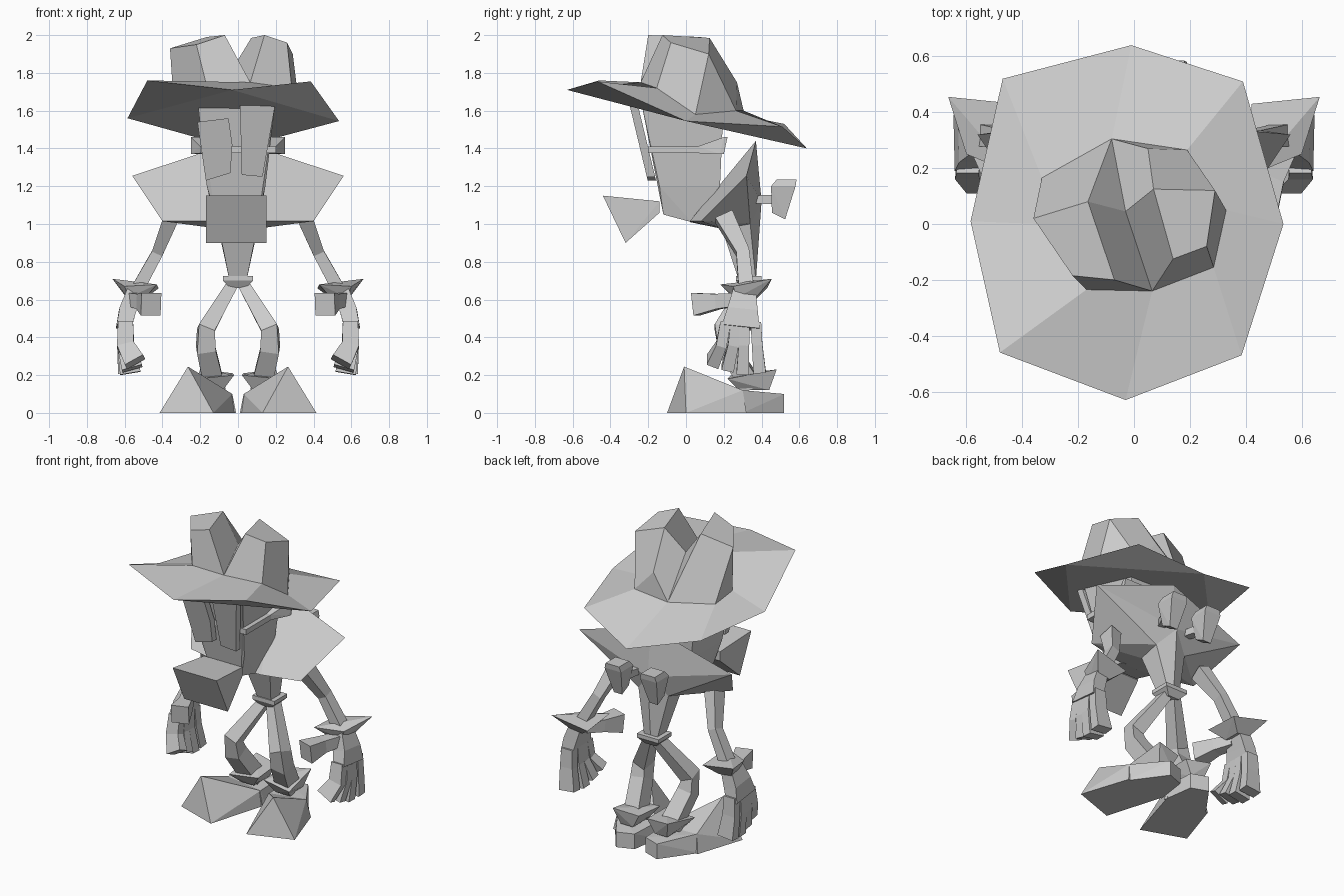
import bpy, bmesh
from mathutils import Vector

grey = bpy.data.materials.new("plain_grey")
grey.diffuse_color = (0.6, 0.6, 0.6, 1)


def finish(name, bm):
    bmesh.ops.recalc_face_normals(bm, faces=bm.faces)
    me = bpy.data.meshes.new(name)
    bm.to_mesh(me)
    bm.free()
    me.materials.append(grey)
    ob = bpy.data.objects.new(name, me)
    bpy.context.collection.objects.link(ob)
    return ob


def mesh(name, verts, faces):
    bm = bmesh.new()
    vs = [bm.verts.new(v) for v in verts]
    for f in faces:
        bm.faces.new([vs[i] for i in f])
    return finish(name, bm)


def hull(name, pts):
    bm = bmesh.new()
    for p in pts:
        bm.verts.new(p)
    res = bmesh.ops.convex_hull(bm, input=bm.verts[:])
    junk = {g for g in res["geom_interior"] + res["geom_unused"] if isinstance(g, bmesh.types.BMVert)}
    bmesh.ops.delete(bm, geom=list(junk), context='VERTS')
    bmesh.ops.dissolve_limit(bm, angle_limit=0.03, verts=bm.verts[:], edges=bm.edges[:])
    return finish(name, bm)


def limb(name, path, sizes, ref=(0, 1, 0)):
    """Four-sided limb along a path; sizes are half widths (side, depth)."""
    path = [Vector(p) for p in path]
    verts, faces = [], []
    for i, p in enumerate(path):
        t = (path[min(i + 1, len(path) - 1)] - path[max(i - 1, 0)]).normalized()
        side = Vector(ref).cross(t).normalized()
        deep = t.cross(side)
        w, d = sizes[i]
        verts += [p + side * w * a + deep * d * b for a, b in ((-1, -1), (1, -1), (1, 1), (-1, 1))]
    for i in range(len(path) - 1):
        for j in range(4):
            k = (j + 1) % 4
            faces.append((4 * i + j, 4 * i + k, 4 * i + 4 + k, 4 * i + 4 + j))
    n = 4 * len(path) - 4
    return mesh(name, verts, faces + [(0, 1, 2, 3), (n, n + 1, n + 2, n + 3)])


def ring(x0, x1, y0, y1, z):
    return [(x0, y0, z), (x1, y0, z), (x1, y1, z), (x0, y1, z)]


def flip(pts, s):
    return [(x * s, y, z) for x, y, z in pts]


# Hat: creased two-lobe crown, wide bent brim, closed underside
crown = [(-.165, .08, 1.99), (-.07, -.2, 2), (-.22, -.185, 1.95), (-.36, .02, 1.93),
         (.07, .125, 1.985), (.14, -.125, 2), (.26, -.08, 1.96), (.29, .12, 1.9),
         (-.08, .305, 1.6), (-.03, .045, 1.82), (.065, -.24, 1.75), (.05, .27, 1.75),
         (-.33, .165, 1.6), (.19, .265, 1.6), (.33, .05, 1.58), (.285, -.155, 1.72),
         (-.17, -.235, 1.75), (-.34, 0, 1.63)]
brim = [(-.47, .52, 1.53), (-.01, .64, 1.4), (.39, .51, 1.515), (.535, 0, 1.545),
        (.385, -.47, 1.755), (-.03, -.63, 1.71), (-.48, -.46, 1.76), (-.585, .01, 1.56)]
faces = [(0, 1, 2, 3), (3, 12, 8, 0), (0, 8, 9), (0, 9, 10, 1), (8, 11, 4, 9), (9, 4, 5, 10),
         (4, 5, 6, 7), (11, 13, 7, 4), (8, 13, 11), (7, 13, 14), (7, 14, 15, 6),
         (6, 15, 10, 5), (1, 10, 16, 2), (2, 16, 17, 3), (3, 17, 12)]
inner = [12, 8, 13, 14, 15, 10, 16, 17]
for i in range(8):
    j = (i + 1) % 8
    faces.append((inner[i], inner[j], 18 + j, 18 + i))
faces += [(19, 21, 23, 25), (25, 18, 19), (19, 20, 21), (21, 22, 23), (23, 24, 25)]
mesh("hat", crown + brim, faces)

# Head, strap around it, eye plates and muzzle
hull("head", ring(-.215, .2, -.24, .2, 1.66) + ring(-.165, .145, -.14, .18, 1.2)
     + [(-.12, -.12, 1.05), (.11, -.12, 1.05), (.11, .03, 1.01), (-.12, .03, 1.01)])
hull("head_strap_front", ring(-.2, .2, -.2, .07, 1.375) + ring(-.2, .2, -.2, .07, 1.41))
hull("head_strap_back", ring(-.2, .2, .06, .07, 1.375) + ring(-.2, .2, .06, .07, 1.41)
     + ring(-.25, .25, .18, .2, 1.37) + ring(-.25, .25, .2, .22, 1.46))


def eye_plate(name, outline):
    pts = []
    for x, z in outline:
        y = -.183 - (z - 1.24) * .24
        pts += [(x, y - .022, z), (x, y + .022, z)]
    hull(name, pts)


eye_plate("left_eye_plate", [(-.215, 1.54), (-.05, 1.56), (-.03, 1.42), (-.04, 1.27), (-.17, 1.23)])
eye_plate("right_eye_plate", [(.01, 1.65), (.195, 1.62), (.13, 1.25), (.02, 1.26)])
hull("muzzle", [(-.17, -.44, 1.15), (.15, -.44, 1.15), (.15, -.32, .9), (-.17, -.32, .9),
                (-.15, -.14, 1.12), (.13, -.14, 1.12), (.13, -.14, 1.06), (-.15, -.14, 1.06)])

# Torso: flared collar panels tapering to a thin waist, mirrored
half = [(0, .37, 1.44), (.56, .32, 1.255), (.4, .08, 1.015), (.155, .02, 1.015), (0, .02, 1.01),
        (.1, .19, .975), (.11, .34, 1.0), (0, .4, 1.12), (0, .19, .975),
        (.045, .28, .7), (.045, .37, .7), (0, .28, .7), (0, .37, .7)]
torso = mesh("torso", half,
             [(0, 3, 2, 1), (0, 4, 3), (3, 5, 2), (4, 8, 5, 3), (0, 1, 7), (1, 6, 7),
              (1, 2, 6), (2, 5, 6), (8, 11, 9, 5), (5, 9, 10, 6), (7, 6, 10, 12), (9, 11, 12, 10)])
mod = torso.modifiers.new("mirror", 'MIRROR')
mod.use_clip = True
hull("belt", ring(-.08, .08, .265, .4, .725) + ring(-.08, .08, .265, .4, .7)
     + ring(-.04, .04, .29, .37, .66))

for s, side in ((1, "right"), (-1, "left")):
    # Scarf ends on the back
    limb(side + "_scarf_knot", flip([(.09, .35, 1.13), (.13, .47, 1.13)], s),
         [(.02, .02), (.035, .025)], (0, 0, 1))
    hull(side + "_scarf_end", flip(ring(.07, .19, .45, .58, 1.2) + ring(.08, .18, .48, .585, 1.235)
                                   + [(.1, .455, 1.06), (.16, .455, 1.06), (.16, .525, 1.025), (.1, .525, 1.025)], s))

    # Arm, flared cuff, hand, thumb
    limb(side + "_arm", flip([(.35, .2, 1.04), (.425, .3, .85), (.54, .32, .64)], s),
         [(.04, .05), (.03, .035), (.035, .04)])
    hull(side + "_cuff", flip([(.665, .455, .71), (.42, .43, .66), (.43, .18, .68), (.6, .25, .67),
                               (.59, .37, .61), (.5, .37, .6), (.5, .26, .6), (.58, .27, .61)], s))
    limb(side + "_palm", flip([(.55, .31, .64), (.585, .3, .54), (.605, .29, .45)], s),
         [(.04, .06), (.045, .08), (.04, .1)])
    limb(side + "_thumb", flip([(.55, .27, .6), (.5, .17, .59), (.46, .05, .575)], s),
         [(.035, .035), (.04, .04), (.055, .06)], (0, 0, 1))
    for n, (ky, ty, tx, tz) in enumerate([(.21, .14, .545, .27), (.265, .22, .56, .235),
                                          (.31, .3, .57, .21), (.37, .39, .58, .215)]):
        limb(f"{side}_finger_{n + 1}",
             flip([(.595, ky, .48), (.595, (ky * 2 + ty) / 3, .36), (tx, ty, tz)], s),
             [(.04, .028), (.045, .028), (.055, .033)])

    # Bent leg, ankle cuff, shoe with pointed toe block and low heel
    limb(side + "_leg", flip([(.03, .33, .68), (.17, .2, .44), (.17, .22, .34), (.125, .35, .14)], s),
         [(.03, .035), (.045, .05), (.05, .05), (.055, .055)])
    hull(side + "_ankle_cuff", flip([(.02, .24, .2), (.22, .22, .18), (.2, .48, .23), (.03, .45, .21),
                                     (.08, .28, .12), (.17, .28, .12), (.17, .44, .12), (.08, .44, .12)], s))
    hull(side + "_shoe_toe", flip([(.13, -.1, 0), (.415, 0, 0), (.31, .32, 0), (.01, .3, 0),
                                   (.265, -.01, .245), (.03, .28, .1), (.29, .3, .12)], s))
    hull(side + "_shoe_heel", flip([(.01, .27, 0), (.31, .3, 0), (.15, .52, 0), (.04, .48, 0),
                                    (.03, .27, .1), (.29, .3, .12), (.15, .52, .1), (.04, .48, .1)], s))
